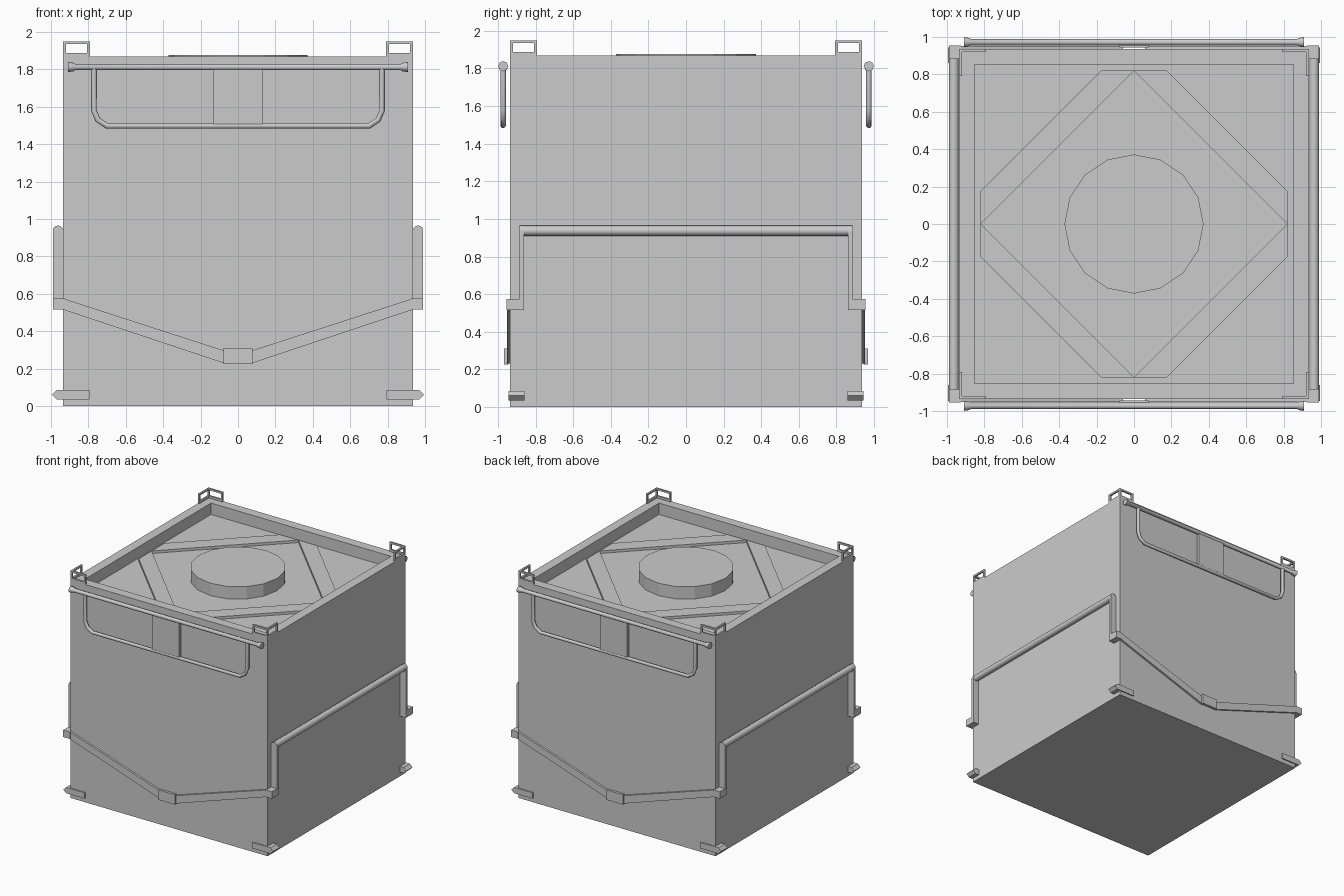
import bpy, bmesh, math
from mathutils import Vector

if "Cube" in bpy.data.objects:
    bpy.data.objects.remove(bpy.data.objects["Cube"])


def add(name, bm, mirror=""):
    bmesh.ops.recalc_face_normals(bm, faces=bm.faces)
    mesh = bpy.data.meshes.new(name)
    bm.to_mesh(mesh)
    bm.free()
    ob = bpy.data.objects.new(name, mesh)
    bpy.context.collection.objects.link(ob)
    return mirrored(ob, mirror)


def mirrored(ob, mirror):
    if mirror:
        m = ob.modifiers.new("mirror", "MIRROR")
        m.use_axis = ["x" in mirror, "y" in mirror, False]
        m.use_mirror_merge = False
    return ob


def extrude(bm, pts, offset):
    """Extrude a planar outline of 3D points along an offset."""
    f = bm.faces.new([bm.verts.new(p) for p in pts])
    r = bmesh.ops.extrude_face_region(bm, geom=[f], use_keep_orig=True)
    vs = [g for g in r["geom"] if isinstance(g, bmesh.types.BMVert)]
    bmesh.ops.translate(bm, verts=vs, vec=Vector(offset))


def add_box(bm, lo, hi):
    (a, b, c), (d, e, f) = lo, hi
    extrude(bm, [(a, b, c), (d, b, c), (d, e, c), (a, e, c)], (0, 0, f - c))


def box(name, lo, hi, mirror=""):
    bm = bmesh.new()
    add_box(bm, lo, hi)
    return add(name, bm, mirror)


def prism_y(name, xz, y0, y1, mirror=""):
    bm = bmesh.new()
    extrude(bm, [(x, y0, z) for x, z in xz], (0, y1 - y0, 0))
    return add(name, bm, mirror)


def tube(name, pts, radius, mirror, scales=None):
    cu = bpy.data.curves.new(name, "CURVE")
    cu.dimensions = "3D"
    cu.bevel_depth = radius
    cu.bevel_resolution = 2
    cu.use_fill_caps = True
    sp = cu.splines.new("POLY")
    sp.points.add(len(pts) - 1)
    for i, p in enumerate(pts):
        sp.points[i].co = (*p, 1)
        sp.points[i].radius = scales[i] if scales else 1
    ob = bpy.data.objects.new(name, cu)
    bpy.context.collection.objects.link(ob)
    bpy.ops.object.select_all(action="DESELECT")
    ob.select_set(True)
    bpy.context.view_layer.objects.active = ob
    bpy.ops.object.convert(target="MESH")
    bpy.ops.object.shade_smooth_by_angle(angle=math.radians(50))
    return mirrored(bpy.context.object, mirror)


H, TOP, FLOOR, INNER = 0.935, 1.868, 1.77, 0.82

# Main body with a square recess in the lid
bm = bmesh.new()
add_box(bm, (-H, -H, 0), (H, H, TOP))
bm.normal_update()
lid = [f for f in bm.faces if f.calc_center_median().z > TOP - 0.01]
bmesh.ops.inset_region(bm, faces=lid, thickness=H - INNER)
walls = bmesh.ops.extrude_face_region(bm, geom=lid)
bmesh.ops.translate(bm, vec=(0, 0, FLOOR - TOP),
                    verts=[g for g in walls["geom"] if isinstance(g, bmesh.types.BMVert)])
bmesh.ops.delete(bm, geom=[f for f in lid if f.is_valid], context="FACES")
add("body", bm)

# Round hatch on the lid
bm = bmesh.new()
ring = [(0.372 * math.sin(i * math.pi / 8), 0.372 * math.cos(i * math.pi / 8), FLOOR - 0.01)
        for i in range(16)]
extrude(bm, ring, (0, 0, 1.876 - FLOOR + 0.01))
add("lid_hatch", bm)

# Raised diagonal ribs on the lid
bm = bmesh.new()
extrude(bm, [(INNER, 0, FLOOR - 0.01), (INNER, 0.175, FLOOR - 0.01),
             (0.175, INNER, FLOOR - 0.01), (0, INNER, FLOOR - 0.01)], (0, 0, 0.032))
add("lid_rib", bm, "xy")

# Open lifting lugs on the four top corners: two rectangular frames in an L
bm = bmesh.new()
t, a, z0, z1 = 0.015, 0.792, TOP - 0.005, 1.95
add_box(bm, (H - t, H - t, z0), (H, H, z1))
add_box(bm, (a, H - t, z0), (a + t, H, z1))
add_box(bm, (H - t, a, z0), (H, a + t, z1))
for lo, hi in ((z0, z0 + 0.024), (z1 - t, z1)):
    add_box(bm, (a + t, H - t, lo), (H - t, H, hi))
    add_box(bm, (H - t, a + t, lo), (H, H - t, hi))
add("corner_lug", bm, "xy")

# Pointed bumpers at the bottom corners
prism_y("bottom_bumper", [(0.795, 0.035), (0.97, 0.035), (0.995, 0.06), (0.97, 0.085),
                          (0.795, 0.085)], -0.945, -0.86, "xy")

# Sloping straps on front and back, with a centre buckle and corner blocks
prism_y("strap", [(0.06, 0.23), (0.08, 0.23), (H, 0.515), (H, 0.575), (0.08, 0.298),
                  (0.06, 0.298)], -0.952, -0.93, "xy")
box("strap_buckle", (-0.077, -0.967, 0.225), (0.077, -0.945, 0.31), "y")
box("strap_corner_block", (0.925, -0.955, 0.515), (0.99, -0.87, 0.575), "xy")

# Side carrying bars: round-topped uprights and a horizontal grip
arc = [(0.9625 + 0.0275 * math.cos(i * math.pi / 8), 0.937 + 0.0275 * math.sin(i * math.pi / 8))
       for i in range(9)]
prism_y("side_bar_upright", [(0.935, 0.515), (0.99, 0.515)] + arc, -0.885, -0.862, "xy")
tube("side_bar_grip", [(0.9625, -0.88, 0.937), (0.9625, 0.88, 0.937)], 0.0275, "x")

# Front and back handles: rail with flared ends, U-shaped loop, centre plate
Y = -0.972
xs = (-0.91, -0.882, -0.87, 0.87, 0.882, 0.91)
tube("handle_rail", [(x, Y, 1.812) for x in xs], 0.027, "y", (1, 0.85, 0.62, 0.62, 0.85, 1))
half = [(0.77, 1.81), (0.77, 1.58), (0.75, 1.53), (0.70, 1.497)]
loop = [(-x, Y, z) for x, z in half] + [(x, Y, z) for x, z in reversed(half)]
tube("handle_loop", loop, 0.015, "y")
box("handle_plate", (-0.13, -0.982, 1.497), (0.13, -0.958, 1.81), "y")
